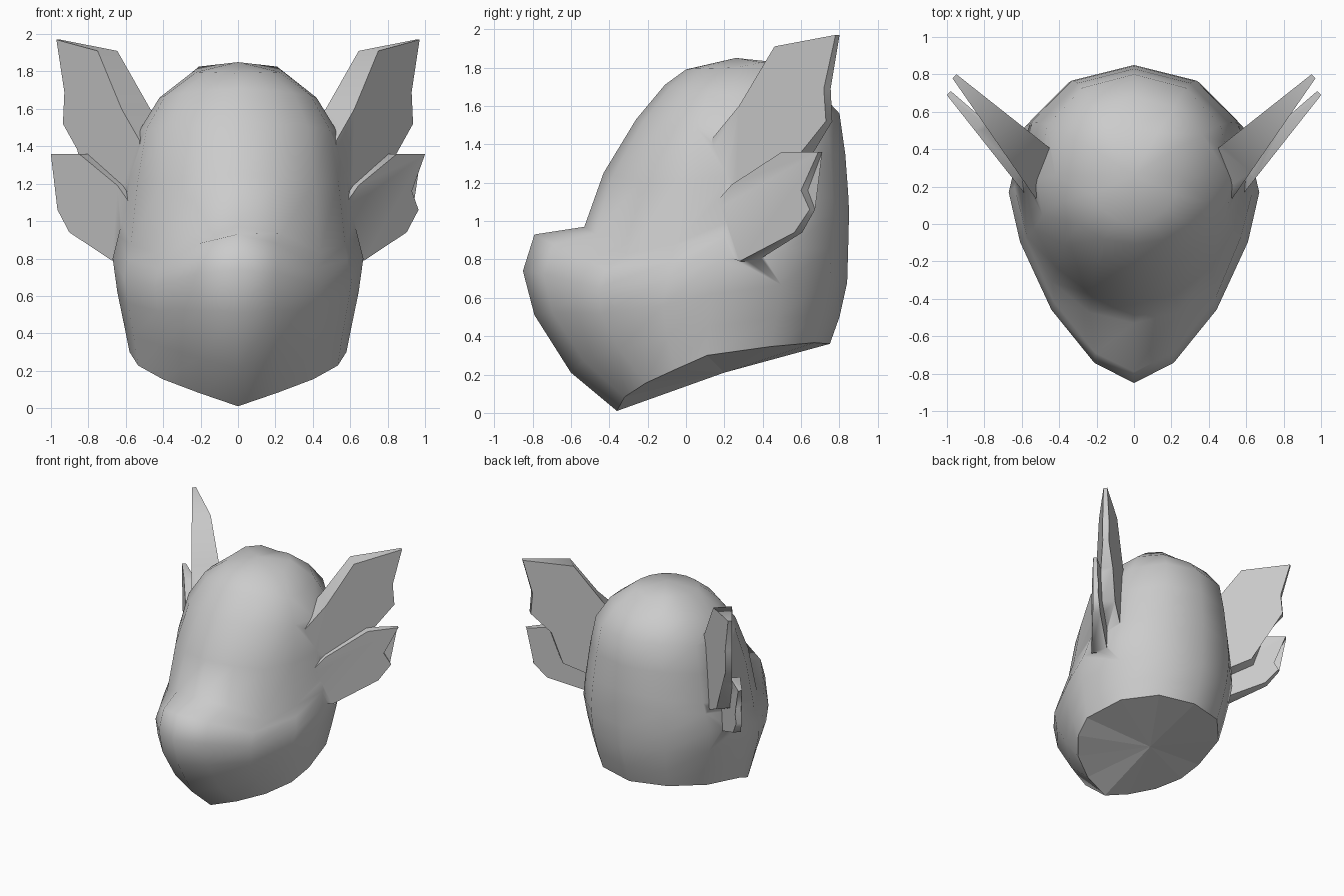
import bpy, bmesh, math

if "Cube" in bpy.data.objects:
    bpy.data.objects.remove(bpy.data.objects["Cube"])

grey = bpy.data.materials.new("plain grey")
grey.diffuse_color = (0.6, 0.6, 0.6, 1)
grey.use_nodes = True
grey.node_tree.nodes["Principled BSDF"].inputs["Base Color"].default_value = grey.diffuse_color


def finish(name, bm):
    bmesh.ops.recalc_face_normals(bm, faces=bm.faces)
    mesh = bpy.data.meshes.new(name)
    bm.to_mesh(mesh)
    bm.free()
    mesh.materials.append(grey)
    ob = bpy.data.objects.new(name, mesh)
    bpy.context.collection.objects.link(ob)
    return ob


# Head sections: front (y, z), side (x, y, z), back (y, z), front taper, side dip
SECTIONS = [
    ((-.36, .01), (.58, .11, .30), (.75, .36), 1.10, .00),   # neck rim
    ((-.60, .21), (.61, .12, .45), (.80, .50), 1.25, .00),
    ((-.79, .51), (.645, .13, .62), (.84, .68), 1.35, .05),
    ((-.85, .74), (.67, .17, .80), (.845, .85), 1.40, .13),  # snout tip
    ((-.79, .93), (.64, .20, .92), (.85, 1.05), 1.35, .19),
    ((-.53, .97), (.62, .22, 1.00), (.845, 1.15), 1.00, .17),  # brow
    ((-.43, 1.25), (.58, .23, 1.25), (.83, 1.35), 1.00, .05),
    ((-.26, 1.53), (.53, .24, 1.48), (.80, 1.56), 1.00, .00),
    ((-.11, 1.71), (.42, .26, 1.66), (.68, 1.69), 1.00, .00),
    ((.00, 1.79), (.24, .26, 1.80), (.52, 1.80), 1.00, .00),
]
FRONT, BACK = 4, 3


def section(front, side, back, taper, dip):
    """Closed ring, symmetric in x, from the front centre round to the back."""
    half = []
    for i in range(FRONT + 1):
        t = i / FRONT
        s, c = math.sin(t * math.pi / 2), max(0, math.cos(t * math.pi / 2))
        half.append((side[0] * s ** ((1 + taper) / 2),
                     side[1] + (front[0] - side[1]) * c ** taper,
                     front[1] + (side[2] - front[1]) * t
                     - dip * math.sin(math.pi * t ** 1.3) ** 2))
    for i in range(1, BACK + 1):
        t = i / BACK
        s, c = math.sin(t * math.pi / 2), max(0, math.cos(t * math.pi / 2))
        half.append((side[0] * c ** .95,
                     side[1] + (back[0] - side[1]) * s ** .95,
                     side[2] + (back[1] - side[2]) * t + .03 * math.sin(math.pi * t)))
    half[-1] = (0, half[-1][1], half[-1][2])
    return half + [(-x, y, z) for x, y, z in half[-2:0:-1]]


# Head: lofted sections closed by a crown point and a neck point
bm = bmesh.new()
rings = [[bm.verts.new(p) for p in section(*s)] for s in SECTIONS]
n = len(rings[0])
for a, b in zip(rings, rings[1:]):
    for i in range(n):
        j = (i + 1) % n
        bm.faces.new((a[i], a[j], b[j], b[i]))
for ring, tip in ((rings[0], (0, .2, .21)), (rings[-1], (0, .26, 1.85))):
    v = bm.verts.new(tip)
    for i in range(n):
        bm.faces.new((ring[i], ring[(i + 1) % n], v))
head = finish("head", bm)


def fin(name, root, reach, thick, outline):
    """Tapered plate on both sides; outline is (distance outwards, height)."""
    bm = bmesh.new()
    for mirror in (1, -1):
        plates = []
        for sign in (1, -1):
            pts = []
            for u, z in outline:
                t = sign * (thick * (1 - u) + .015)
                pts.append(bm.verts.new((mirror * (root[0] + reach[0] * u + .73 * t),
                                         root[1] + reach[1] * u - .69 * t, z)))
            plates.append(pts)
            bm.faces.new(pts)
        a, b = plates
        for i in range(len(a)):
            j = (i + 1) % len(a)
            bm.faces.new((a[i], a[j], b[j], b[i]))
    bmesh.ops.triangulate(bm, faces=[f for f in bm.faces if len(f.verts) > 4])
    return finish(name, bm)


# Ear fins, overlapping each other and the head
fins = [
    fin("upper_fin", (.50, .30), (.46, .49), .10,
        [(-.15, 1.0), (-.15, 1.43), (.1, 1.60), (.43, 1.91), (1, 1.97),
         (.89, 1.69), (.91, 1.52), (.68, 1.36), (.55, 1.10), (.1, .95)]),
    fin("lower_fin", (.55, .24), (.44, .46), .06,
        [(-.2, .87), (-.2, 1.02), (.1, 1.19), (.62, 1.36), (1, 1.36),
         (.82, 1.16), (.91, 1.06), (.75, .94), (.18, .79)]),
]

# Fuse the fins into the head so the surface flows from one to the other
bpy.context.view_layer.objects.active = head
head.select_set(True)
for f in fins:
    mod = head.modifiers.new(f.name, 'BOOLEAN')
    mod.operation, mod.solver, mod.object = 'UNION', 'EXACT', f
    bpy.ops.object.modifier_apply(modifier=mod.name)
    bpy.data.objects.remove(f)
bpy.ops.object.shade_smooth_by_angle(angle=math.radians(80))

# Flat neck opening
for p in head.data.polygons:
    if p.normal.z < -.85 and p.center.z < .4:
        p.use_smooth = False
